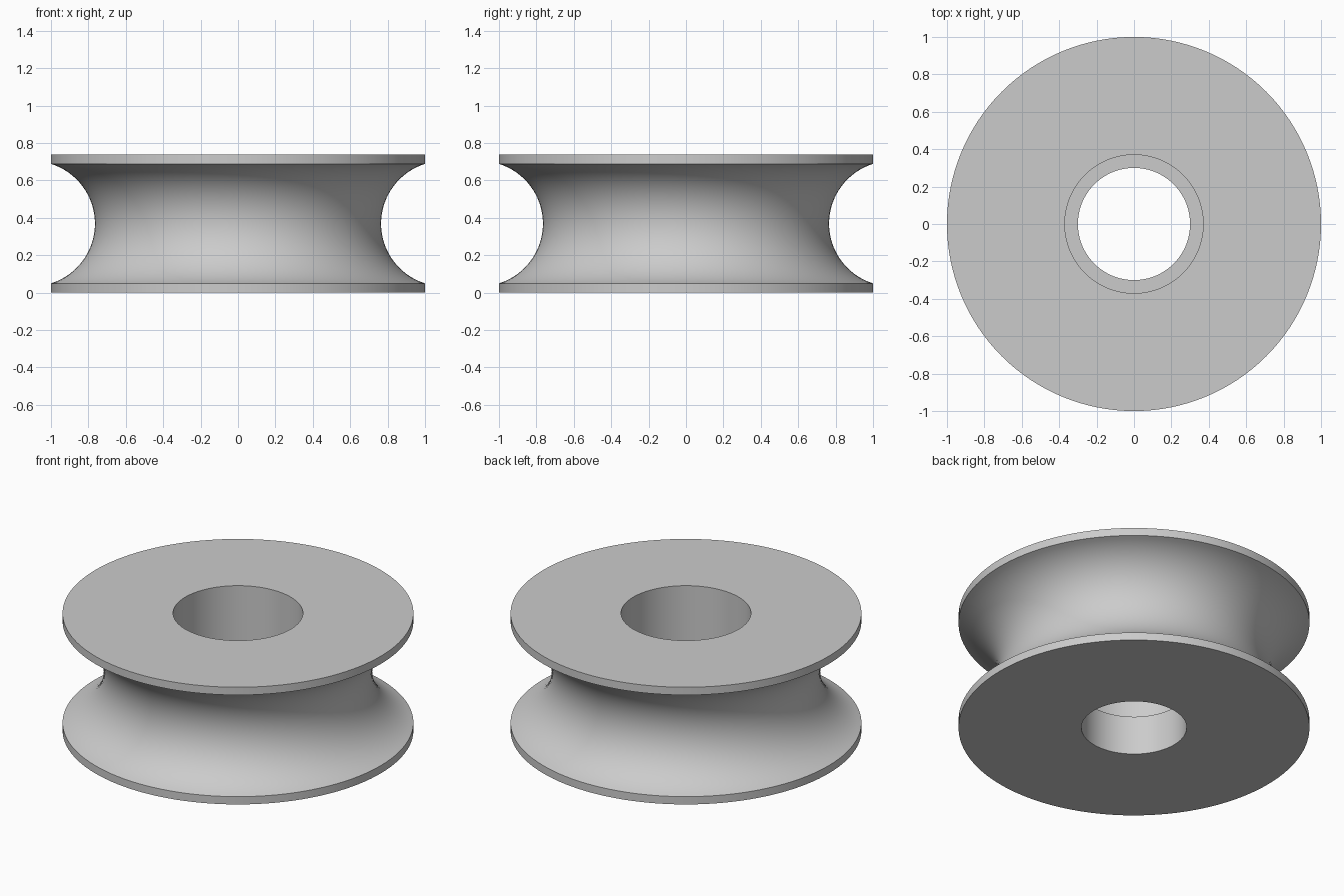
import bpy
import bmesh
from math import asin, cos, sin, tau

cube = bpy.data.objects.get("Cube")
if cube:
    bpy.data.objects.remove(cube, do_unlink=True)

HEIGHT = 0.737       # overall thickness
RIM = 0.049          # height of each outer rim band
OUTER = 1.0
BORE = 0.30          # narrow lower bore
COUNTERBORE = 0.37   # wide upper bore
STEP_Z = 0.245       # ledge between the two bores
WAIST = 0.765        # smallest radius of the groove
SEGMENTS = 128
ARC_STEPS = 32

# Groove arc through both rim edges and the waist
half = HEIGHT / 2 - RIM
depth = OUTER - WAIST
arc_r = (half ** 2 + depth ** 2) / (2 * depth)
arc_x = WAIST + arc_r
sweep = asin(half / arc_r)
angles = [sweep * (2 * i / ARC_STEPS - 1) for i in range(ARC_STEPS + 1)]
groove = [(arc_x - arc_r * cos(a), HEIGHT / 2 + arc_r * sin(a)) for a in angles]

# Closed cross-section as (radius, height)
profile = [(BORE, 0), (OUTER, 0)] + groove + [
    (OUTER, HEIGHT), (COUNTERBORE, HEIGHT),
    (COUNTERBORE, STEP_Z), (BORE, STEP_Z)]

# Turn the cross-section around the vertical axis
bm = bmesh.new()
rings = []
for s in range(SEGMENTS):
    t = tau * s / SEGMENTS
    rings.append([bm.verts.new((r * cos(t), r * sin(t), z)) for r, z in profile])
for s, ring in enumerate(rings):
    following = rings[(s + 1) % SEGMENTS]
    for i in range(len(profile)):
        j = (i + 1) % len(profile)
        bm.faces.new((ring[i], following[i], following[j], ring[j]))
bmesh.ops.recalc_face_normals(bm, faces=bm.faces)
mesh = bpy.data.meshes.new("grooved_roller")
bm.to_mesh(mesh)
bm.free()
roller = bpy.data.objects.new("grooved_roller", mesh)
bpy.context.collection.objects.link(roller)

# Plain grey material
grey = bpy.data.materials.new("light_grey")
grey.use_nodes = True
colour = (0.6, 0.6, 0.6, 1)
grey.diffuse_color = colour
for node in grey.node_tree.nodes:
    if node.type == "BSDF_PRINCIPLED":
        node.inputs["Base Color"].default_value = colour
mesh.materials.append(grey)

# Smooth curved walls, crisp rims
bpy.ops.object.select_all(action="DESELECT")
roller.select_set(True)
bpy.context.view_layer.objects.active = roller
bpy.ops.object.shade_smooth_by_angle(angle=0.52)
